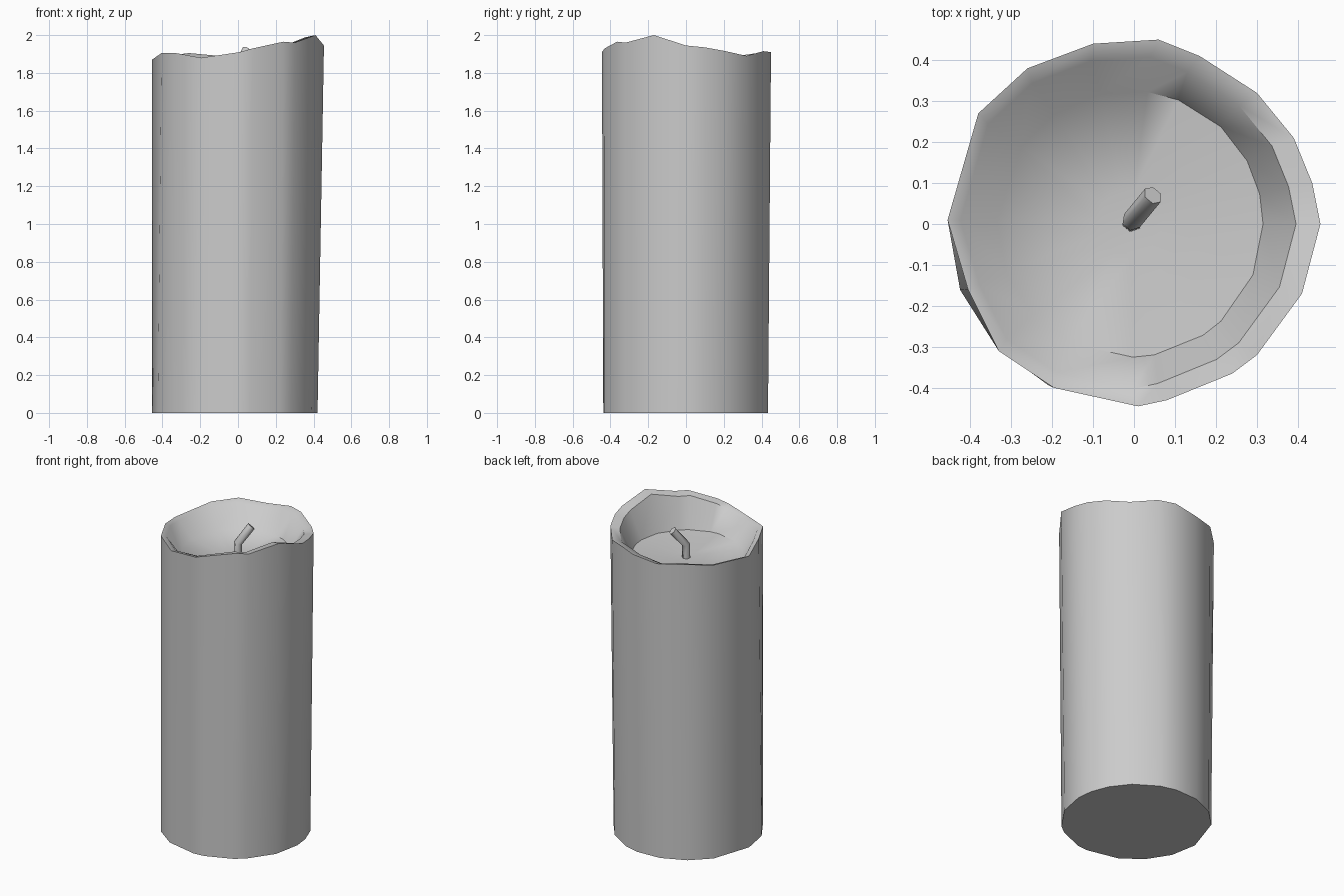
import bpy, bmesh, math
from mathutils import Vector

if "Cube" in bpy.data.objects:
    bpy.data.objects.remove(bpy.data.objects["Cube"])

# Wavy rim of the melted top: x, y, z going counter-clockwise
RIM = [(-.455, .01, 1.87), (-.405, -.16, 1.905), (-.33, -.31, 1.905), (-.195, -.40, 1.88),
       (.01, -.445, 1.91), (.08, -.43, 1.93), (.24, -.365, 1.965), (.30, -.32, 1.96),
       (.41, -.17, 2.0), (.455, 0, 1.945), (.435, .10, 1.935), (.39, .21, 1.915),
       (.30, .32, 1.89), (.16, .41, 1.915), (.06, .45, 1.91), (-.10, .44, 1.89),
       (-.26, .38, 1.905), (-.38, .27, 1.89)]


def loft(name, rings, angle):
    """Skin a stack of equal-length rings and cap both ends."""
    bm = bmesh.new()
    vs = [[bm.verts.new(p) for p in ring] for ring in rings]
    n = len(rings[0])
    for a, b in zip(vs, vs[1:]):
        for i in range(n):
            j = (i + 1) % n
            bm.faces.new((a[i], a[j], b[j], b[i]))
    bm.faces.new(vs[0][::-1])
    bm.faces.new(vs[-1])
    bmesh.ops.recalc_face_normals(bm, faces=bm.faces)
    me = bpy.data.meshes.new(name)
    bm.to_mesh(me)
    bm.free()
    ob = bpy.data.objects.new(name, me)
    bpy.context.collection.objects.link(ob)
    bpy.ops.object.select_all(action='DESELECT')
    ob.select_set(True)
    bpy.context.view_layer.objects.active = ob
    bpy.ops.object.shade_smooth_by_angle(angle=math.radians(angle))
    return ob


def round_ring(cx, cy, r, z):
    """Circle whose points follow the directions of the rim points."""
    out = []
    for x, y, _ in RIM:
        a = math.atan2(y, x)
        out.append((cx + r * math.cos(a), cy + r * math.sin(a), z))
    return out


# Wax body: base, rim, inner lip, melted pool edge, pool centre
lip = [(x * .9 - .014, y * .905, z - .012) for x, y, z in RIM]
loft("wax_body", [round_ring(-.017, 0, .438, 0), RIM, lip,
                  round_ring(-.01, 0, .325, 1.765),
                  round_ring(-.01, .005, .08, 1.74)], 50)

# Bent wick: hexagonal section swept along a three-point path
path = [Vector(p) for p in ((-.005, .005, 1.72), (-.005, .008, 1.825), (.046, .07, 1.922))]
axes = [Vector((0, 0, 1)), Vector((.22, .27, 1)), Vector((.5, .6, .8))]
side = Vector((.77, -.64, 0))
rings = []
for p, ax in zip(path, axes):
    u = (side - ax * side.dot(ax) / ax.length_squared).normalized()
    v = ax.normalized().cross(u)
    rings.append([p + .025 * (u * math.cos(k * math.pi / 3) + v * math.sin(k * math.pi / 3))
                  for k in range(6)])
loft("wick", rings, 65)
